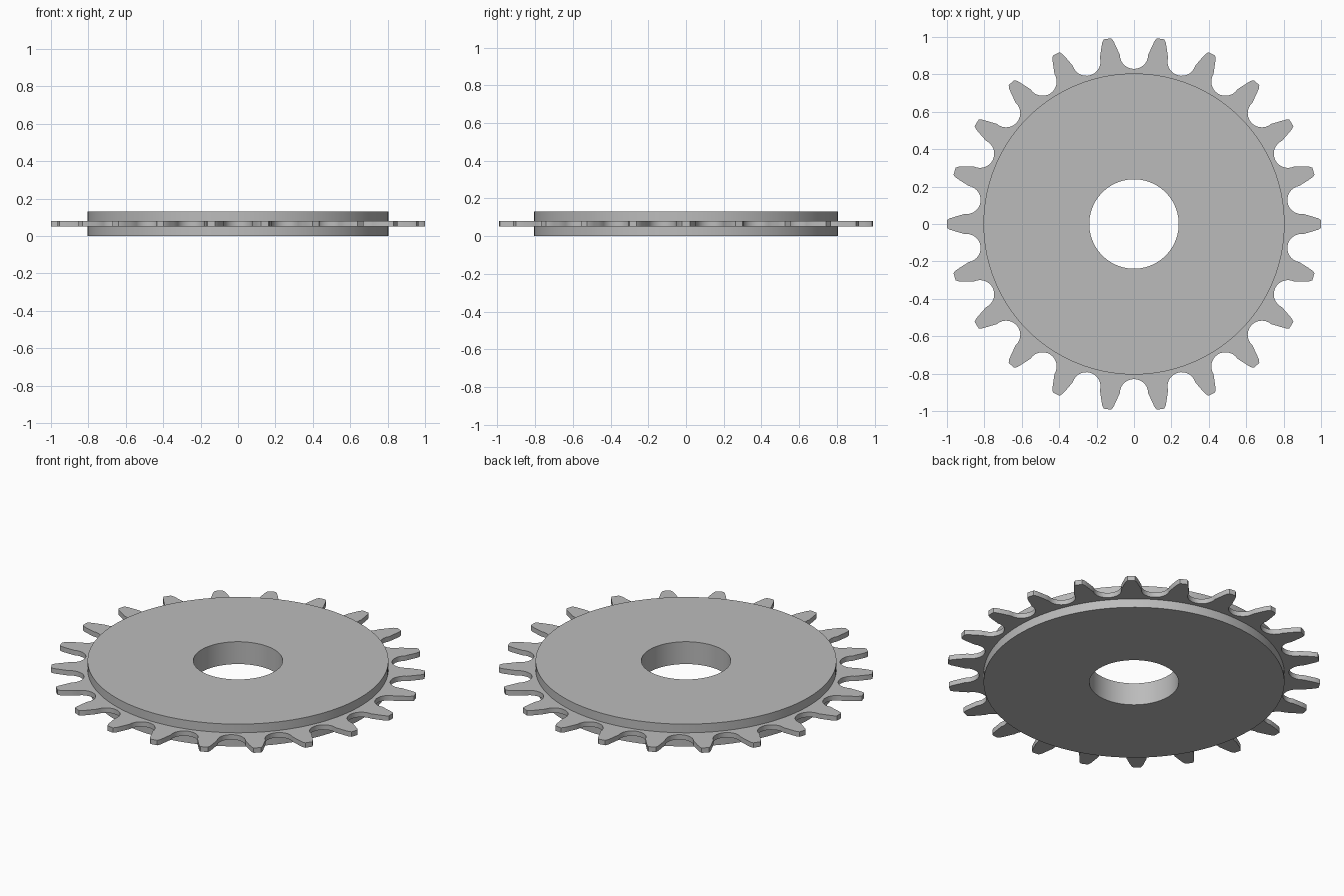
import bpy, bmesh, math
from mathutils import Vector

cube = bpy.data.objects.get("Cube")
if cube:
    bpy.data.objects.remove(cube, do_unlink=True)

TEETH = 22
STEP = 2 * math.pi / TEETH
HUB_R, BORE_R, HUB_TOP = 0.805, 0.239, 0.132
PLATE_LOW, PLATE_HIGH = 0.052, 0.081

steel = bpy.data.materials.new("steel grey")
steel.use_nodes = True
grey = (0.5, 0.5, 0.5, 1)
steel.diffuse_color = grey
steel.node_tree.nodes["Principled BSDF"].inputs["Base Color"].default_value = grey


def ring_solid(name, outer, inner, low, high):
    """Closed flat ring between two matching loops of (x, y) points."""
    bm = bmesh.new()
    loops = [[bm.verts.new((x, y, z)) for x, y in pts]
             for pts, z in ((outer, low), (outer, high), (inner, high), (inner, low))]
    n = len(outer)
    for k in range(4):
        a, b = loops[k], loops[(k + 1) % 4]
        for i in range(n):
            j = (i + 1) % n
            bm.faces.new((a[i], a[j], b[j], b[i]))
    bmesh.ops.recalc_face_normals(bm, faces=bm.faces)
    mesh = bpy.data.meshes.new(name)
    bm.to_mesh(mesh)
    bm.free()
    mesh.materials.append(steel)
    obj = bpy.data.objects.new(name, mesh)
    bpy.context.collection.objects.link(obj)
    bpy.ops.object.select_all(action="DESELECT")
    obj.select_set(True)
    bpy.context.view_layer.objects.active = obj
    bpy.ops.object.shade_smooth_by_angle(angle=math.radians(25))
    return obj


def circle(radius, count):
    return [(radius * math.cos(2 * math.pi * i / count),
             radius * math.sin(2 * math.pi * i / count)) for i in range(count)]


# Thick central disc with its bore
ring_solid("hub_disc", circle(HUB_R, 128), circle(BORE_R, 128), 0, HUB_TOP)

# One tooth flank from the tip, then the round roller seat, then the next flank
flank = [Vector(p) for p in ((1.0, 0.02), (0.985, 0.03), (0.96, 0.038), (0.932, 0.046))]
seat_r, seat_centre, ARC = 0.076, 0.905, 14


def turned(v, angle):
    c, s = math.cos(angle), math.sin(angle)
    return Vector((c * v.x - s * v.y, s * v.x + c * v.y))


seat = []
for i in range(ARC + 1):
    a = math.pi / 2 + math.pi * (ARC - i) / ARC
    point = Vector((seat_centre + seat_r * math.cos(a), seat_r * math.sin(a)))
    seat.append(turned(point, STEP / 2))
seat.reverse()
if seat[0].y > seat[-1].y:
    seat.reverse()
next_flank = [turned(Vector((p.x, -p.y)), STEP) for p in reversed(flank)]
unit = flank + seat + next_flank

# Thin toothed plate around the middle of the disc
outline = [turned(p, STEP * t) for t in range(TEETH) for p in unit]
inner = [p.normalized() * (HUB_R - 0.02) for p in outline]
ring_solid("toothed_plate", outline, inner, PLATE_LOW, PLATE_HIGH)
